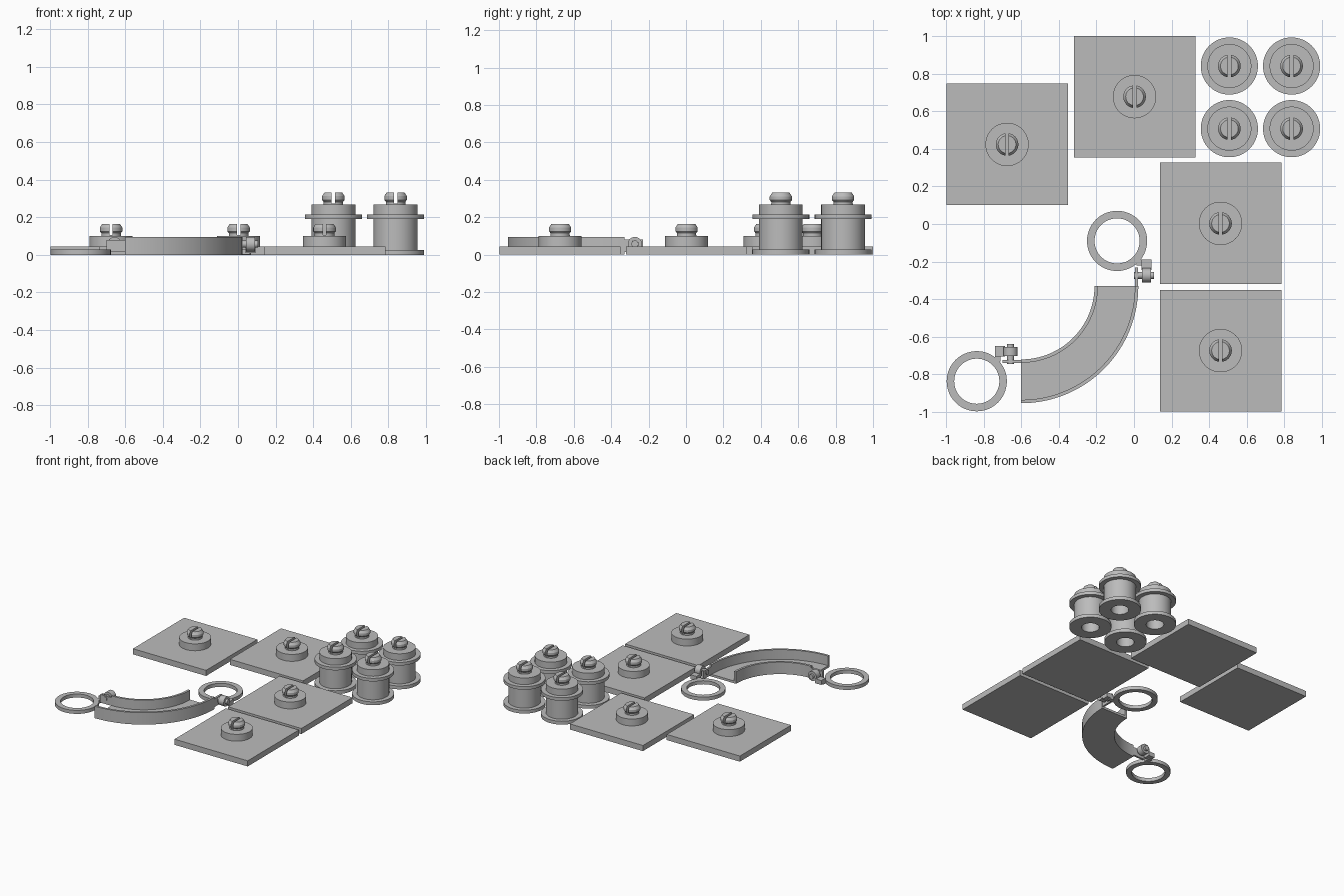
import bpy, bmesh, math
from mathutils import Matrix, Vector

cube = bpy.data.objects.get("Cube")
if cube:
    bpy.data.objects.remove(cube, do_unlink=True)

grey = bpy.data.materials.new("plain grey")
grey.use_nodes = True
COLOUR = (0.5, 0.5, 0.5, 1)
grey.diffuse_color = COLOUR
grey.node_tree.nodes["Principled BSDF"].inputs["Base Color"].default_value = COLOUR


def add_object(name, bm):
    bmesh.ops.recalc_face_normals(bm, faces=bm.faces)
    mesh = bpy.data.meshes.new(name)
    bm.to_mesh(mesh)
    bm.free()
    mesh.materials.append(grey)
    ob = bpy.data.objects.new(name, mesh)
    bpy.context.collection.objects.link(ob)
    return ob


def smooth(ob):
    bpy.ops.object.select_all(action='DESELECT')
    ob.select_set(True)
    bpy.context.view_layer.objects.active = ob
    bpy.ops.object.shade_smooth_by_angle(angle=math.radians(30))
    return ob


def box(name, lo, hi, matrix=Matrix()):
    lo, hi = Vector(lo), Vector(hi)
    bm = bmesh.new()
    bmesh.ops.create_cube(bm, size=1)
    bmesh.ops.scale(bm, vec=hi - lo, verts=bm.verts)
    bmesh.ops.translate(bm, vec=(lo + hi) / 2, verts=bm.verts)
    bm.transform(matrix)
    return add_object(name, bm)


def lathe(name, profile, location=(0, 0, 0), closed=False, start=0, sweep=360, steps=64,
          matrix=Matrix()):
    """Turn an (r, z) profile about a vertical axis, capping any open ends."""
    bm = bmesh.new()
    verts = [bm.verts.new((r, 0, z)) for r, z in profile]
    pairs = list(zip(verts, verts[1:]))
    if closed:
        pairs.append((verts[-1], verts[0]))
    edges = [bm.edges.new(p) for p in pairs]
    bm.transform(Matrix.Rotation(math.radians(start), 4, 'Z'))
    bmesh.ops.spin(bm, geom=verts + edges, cent=(0, 0, 0), axis=(0, 0, 1),
                   angle=math.radians(sweep), steps=steps)
    bmesh.ops.remove_doubles(bm, verts=bm.verts, dist=0.0001)
    if sweep < 360:
        bmesh.ops.holes_fill(bm, edges=bm.edges, sides=0)
    bm.transform(matrix @ Matrix.Translation(location))
    return smooth(add_object(name, bm))


def snap_pin(name, x, y, z):
    """Split pin with a bulged, chamfered head and a slot running front to back."""
    pin = lathe(name, [(0, -0.005), (0.052, -0.005), (0.052, 0.015), (0.06, 0.025),
                       (0.06, 0.045), (0.047, 0.065), (0, 0.065)], (x, y, z))
    cutter = box(name + "_slot_cutter", (x - 0.009, y - 0.1, z + 0.006),
                 (x + 0.009, y + 0.1, z + 0.1))
    slot = pin.modifiers.new("slot", 'BOOLEAN')
    slot.operation = 'DIFFERENCE'
    slot.solver = 'EXACT'
    slot.object = cutter
    cutter.hide_render = True
    cutter.hide_viewport = True
    cutter.display_type = 'WIRE'


# Square plates with a round boss and snap pin
HALF = 0.323
for i, (x, y) in enumerate([(-0.675, 0.423), (0.003, 0.677), (0.46, 0.003), (0.46, -0.673)], 1):
    box(f"square_plate_{i}", (x - HALF, y - HALF, 0), (x + HALF, y + HALF, 0.045))
    lathe(f"plate_boss_{i}", [(0, 0.04), (0.115, 0.04), (0.115, 0.1), (0, 0.1)], (x, y, 0))
    snap_pin(f"plate_pin_{i}", x, y, 0.1)

# Flanged spools with a blind socket underneath
SPOOL = [(0, 0.08), (0.064, 0.08), (0.064, 0), (0.152, 0), (0.152, 0.027), (0.117, 0.027),
         (0.117, 0.19), (0.152, 0.19), (0.152, 0.215), (0.117, 0.215), (0.117, 0.267), (0, 0.267)]
for i, (x, y) in enumerate([(x, y) for x in (0.507, 0.838) for y in (0.507, 0.84)], 1):
    lathe(f"spool_{i}", SPOOL, (x, y, 0))
    snap_pin(f"spool_pin_{i}", x, y, 0.267)

# Flat rings
for name, c in (("back_ring", -0.09), ("front_ring", -0.836)):
    lathe(name, [(0.12, 0), (0.16, 0), (0.16, 0.028), (0.12, 0.028)], (c, c, 0), closed=True)

# Quarter-circle channel with two walls and a floor
lathe("curved_channel", [(0.39, 0), (0.623, 0), (0.623, 0.095), (0.605, 0.095), (0.605, 0.018),
                         (0.408, 0.018), (0.408, 0.095), (0.39, 0.095)],
      (-0.6, -0.33, 0), closed=True, start=-90, sweep=90, steps=32)

# Hinge clips at the channel ends: local x is sideways, local y runs away from the channel
ALONG_X = Matrix.Translation((0, 0.057, 0.057)) @ Matrix.Rotation(math.pi / 2, 4, 'Y')
for side, x, y, turn in (("back", 0.014, -0.33, 0), ("front", -0.6, -0.73, 90)):
    place = Matrix.Translation((x, y, 0)) @ Matrix.Rotation(math.radians(turn), 4, 'Z')
    box(side + "_clip_arm", (-0.008, -0.01, 0.015), (0.008, 0.1, 0.08), place)
    lathe(side + "_clip_rod", [(0, -0.015), (0.019, -0.015), (0.019, 0.093), (0, 0.093)],
          steps=24, matrix=place @ ALONG_X)
    lathe(side + "_clip_barrel", [(0.019, 0.028), (0.038, 0.028), (0.038, 0.077), (0.019, 0.077)],
          closed=True, steps=32, matrix=place @ ALONG_X)
    box(side + "_clip_block", (0.026, 0.085, 0.01), (0.08, 0.14, 0.045), place)
    box(side + "_clip_link", (0.0, 0.11, 0.002), (0.05, 0.14, 0.028), place)
